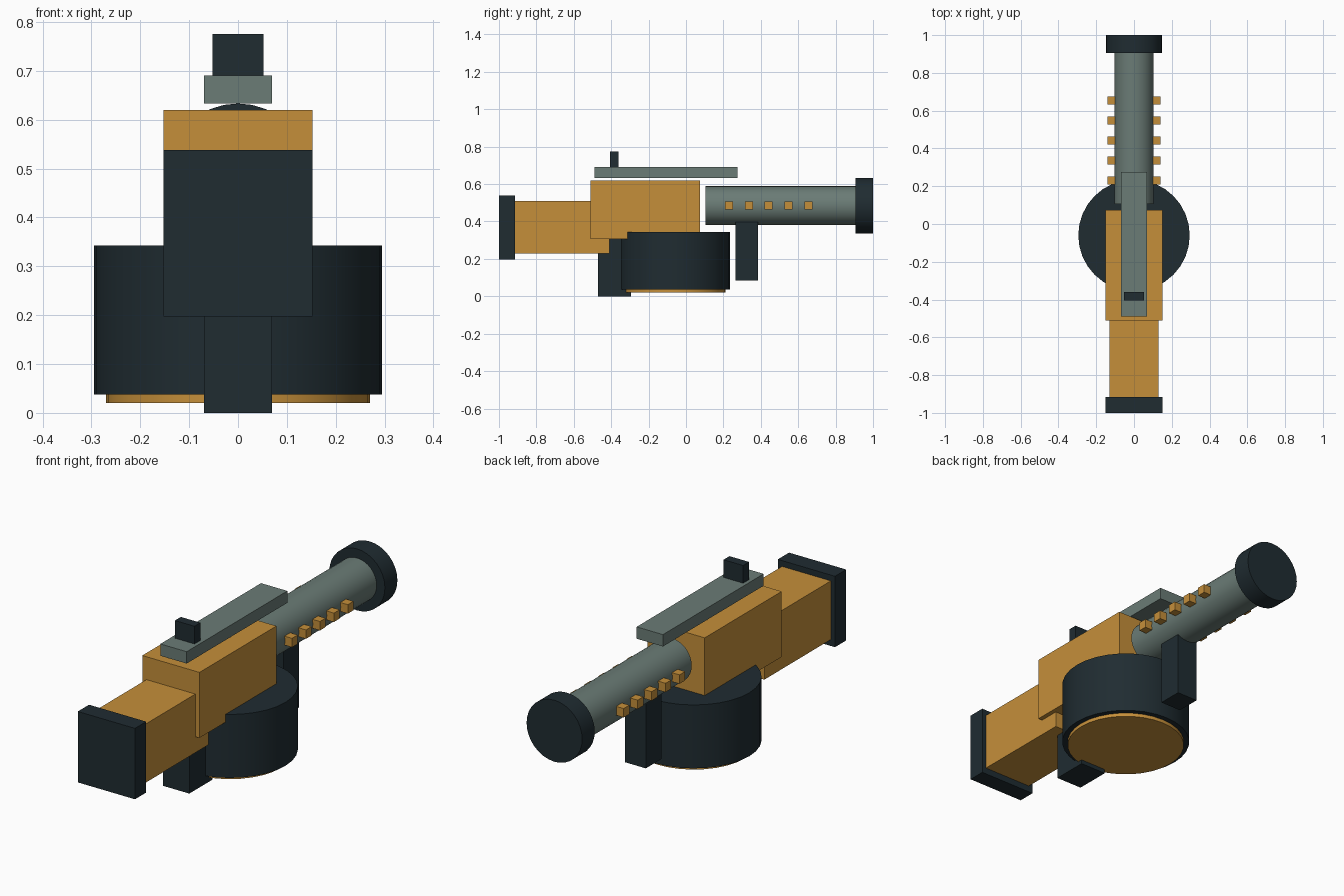
import bpy
import math

if "Cube" in bpy.data.objects:
    bpy.data.objects.remove(bpy.data.objects["Cube"], do_unlink=True)


def material(name, color):
    mat = bpy.data.materials.new(name)
    mat.use_nodes = True
    mat.diffuse_color = color
    mat.node_tree.nodes["Principled BSDF"].inputs["Base Color"].default_value = color
    return mat


DARK = material("dark_steel", (0.014, 0.025, 0.031, 1))
ORANGE = material("ochre_paint", (0.56, 0.275, 0.042, 1))
GREY = material("grey_metal", (0.145, 0.2, 0.18, 1))


def box(name, mat, half_x, y, z, x=0):
    """Box from its half width and its y and z ranges."""
    bpy.ops.mesh.primitive_cube_add(size=1, location=(x, sum(y) / 2, sum(z) / 2))
    obj = bpy.context.object
    obj.name = name
    obj.scale = (2 * half_x, y[1] - y[0], z[1] - z[0])
    bpy.ops.object.transform_apply(location=False, rotation=False, scale=True)
    obj.data.materials.append(mat)
    return obj


def cylinder(name, mat, radius, depth, location, along_y=False):
    tilt = math.pi / 2 if along_y else 0
    bpy.ops.mesh.primitive_cylinder_add(vertices=32, radius=radius, depth=depth,
                                        location=location, rotation=(tilt, 0, 0))
    obj = bpy.context.object
    obj.name = name
    obj.data.materials.append(mat)
    bpy.ops.object.shade_smooth_by_angle(angle=math.radians(30))
    return obj


# Stock and body
box("butt_pad", DARK, 0.152, (-1, -0.915), (0.197, 0.538))
box("stock", ORANGE, 0.13, (-0.915, -0.41), (0.228, 0.51))
box("receiver", ORANGE, 0.152, (-0.51, 0.075), (0.305, 0.62))

# Grips
box("rear_grip", DARK, 0.07, (-0.47, -0.295), (0, 0.32))
box("front_grip", DARK, 0.056, (0.265, 0.385), (0.085, 0.405))

# Drum magazine with its base plate
cylinder("drum", DARK, 0.295, 0.305, (0, -0.06, 0.19))
cylinder("drum_plate", ORANGE, 0.27, 0.05, (0, -0.06, 0.045))

# Barrel and muzzle
AXIS_Z = 0.485
cylinder("barrel", GREY, 0.104, 0.81, (0, 0.51, AXIS_Z), along_y=True)
cylinder("muzzle", DARK, 0.148, 0.095, (0, 0.9525, AXIS_Z), along_y=True)

# Top rail and sight
box("top_rail", GREY, 0.07, (-0.49, 0.275), (0.633, 0.69))
box("sight", DARK, 0.052, (-0.405, -0.36), (0.69, 0.775))

# Rows of studs on both sides of the barrel
HALF = 0.0215
for side, sign in (("left", 1), ("right", -1)):
    for i in range(5):
        y = 0.23 + 0.106 * i
        box(f"barrel_stud_{side}_{i + 1}", ORANGE, HALF, (y - HALF, y + HALF),
            (AXIS_Z - HALF, AXIS_Z + HALF), x=sign * 0.12)
